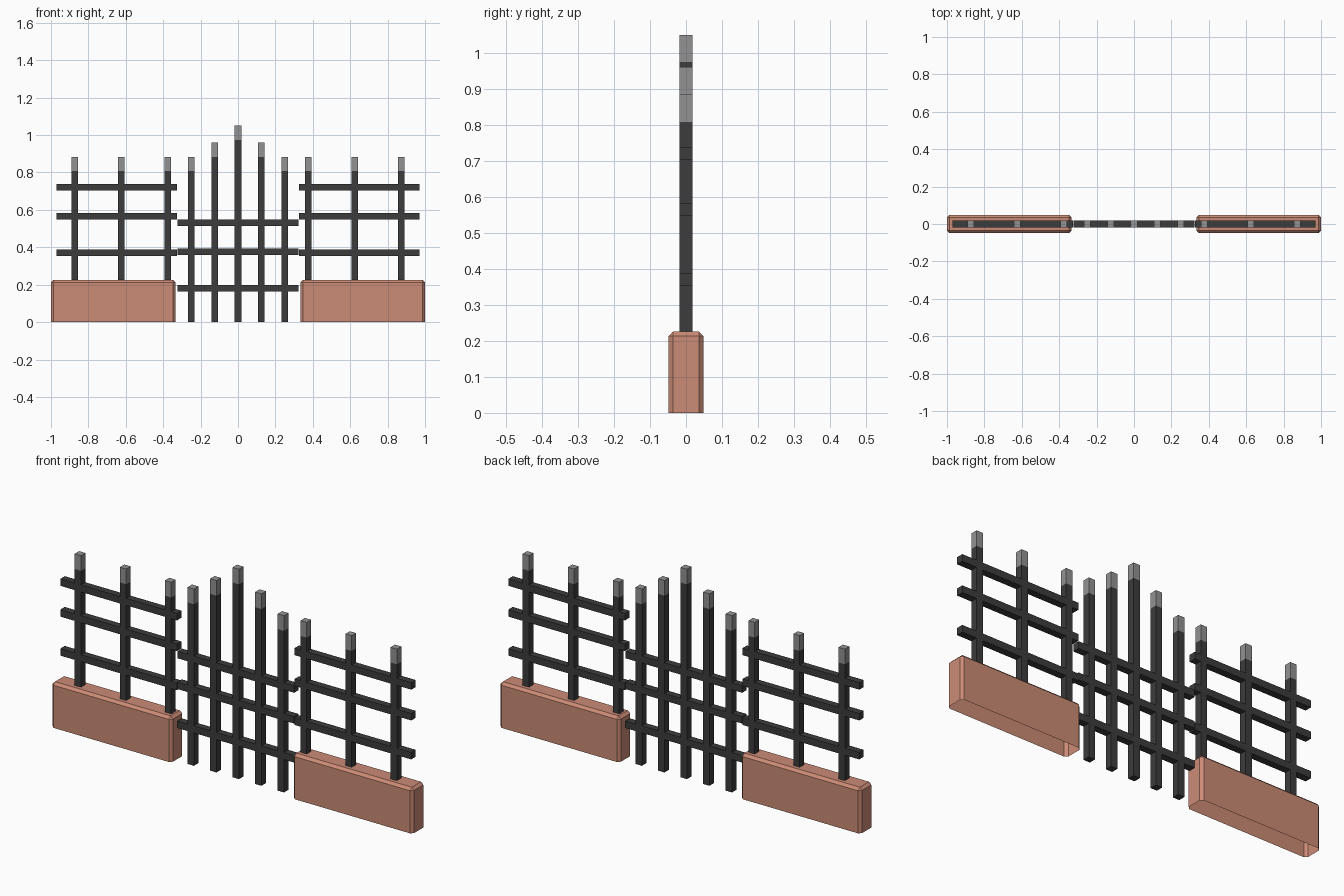
import bpy
import bmesh
from mathutils import Vector

cube = bpy.data.objects.get("Cube")
if cube:
    bpy.data.objects.remove(cube, do_unlink=True)


def material(name, rgb):
    mat = bpy.data.materials.new(name)
    mat.use_nodes = True
    color = (*rgb, 1)
    mat.diffuse_color = color
    mat.node_tree.nodes["Principled BSDF"].inputs["Base Color"].default_value = color
    return mat


terracotta = material("terracotta", (0.6, 0.26, 0.18))
dark_iron = material("dark iron", (0.045, 0.045, 0.045))
grey_tip = material("grey tip", (0.29, 0.29, 0.29))

BAR = 0.035      # thickness of posts and rails
BASE_TOP = 0.226
TIP = 0.076      # height of the painted post tips


def box(x0, x1, depth, z0, z1):
    bm = bmesh.new()
    bmesh.ops.create_cube(bm, size=1)
    bmesh.ops.scale(bm, vec=(x1 - x0, depth, z1 - z0), verts=bm.verts)
    bmesh.ops.translate(bm, vec=((x0 + x1) / 2, 0, (z0 + z1) / 2), verts=bm.verts)
    return bm


def finish(bm, name, *mats):
    bm.normal_update()
    mesh = bpy.data.meshes.new(name)
    bm.to_mesh(mesh)
    bm.free()
    for mat in mats:
        mesh.materials.append(mat)
    obj = bpy.data.objects.new(name, mesh)
    bpy.context.collection.objects.link(obj)
    return obj


def post(name, x, z0, top):
    bm = box(x - BAR / 2, x + BAR / 2, BAR, z0, top)
    split = top - TIP
    bmesh.ops.bisect_plane(bm, geom=bm.verts[:] + bm.edges[:] + bm.faces[:],
                           plane_co=Vector((0, 0, split)), plane_no=Vector((0, 0, 1)))
    for face in bm.faces:
        face.material_index = int(face.calc_center_median().z > split)
    finish(bm, name, dark_iron, grey_tip)


def rail(name, x0, x1, z):
    finish(box(x0, x1, BAR, z - BAR / 2, z + BAR / 2), name, dark_iron)


def planter_base(name, x0, x1):
    # Chamfered block, open underneath
    bm = box(x0, x1, 0.098, 0, BASE_TOP)
    edges = [e for e in bm.edges if any(v.co.z > 0.1 for v in e.verts)]
    bmesh.ops.bevel(bm, geom=edges, offset=0.013, segments=1, affect='EDGES')
    bm.normal_update()
    bottom = [f for f in bm.faces if f.normal.z < -0.9]
    bmesh.ops.delete(bm, geom=bottom, context='FACES')
    finish(bm, name, terracotta)


# Side panels: base, three posts and three rails each
for side, sign in (("left", 1), ("right", -1)):
    planter_base(f"{side}_base", *sorted((sign * 0.335, sign)))
    for i, x in enumerate((0.375, 0.624, 0.874)):
        post(f"{side}_post_{i + 1}", sign * x, BASE_TOP, 0.884)
    for i, z in enumerate((0.371, 0.566, 0.72)):
        rail(f"{side}_rail_{i + 1}", *sorted((sign * 0.325, sign * 0.971)), z)

# Centre gate: five stepped posts and three rails
for i in range(-2, 3):
    post(f"gate_post_{i + 3}", i * 0.1245, 0, (1.05, 0.96, 0.884)[abs(i)])
for i, z in enumerate((0.182, 0.377, 0.531)):
    rail(f"gate_rail_{i + 1}", -0.323, 0.323, z)
